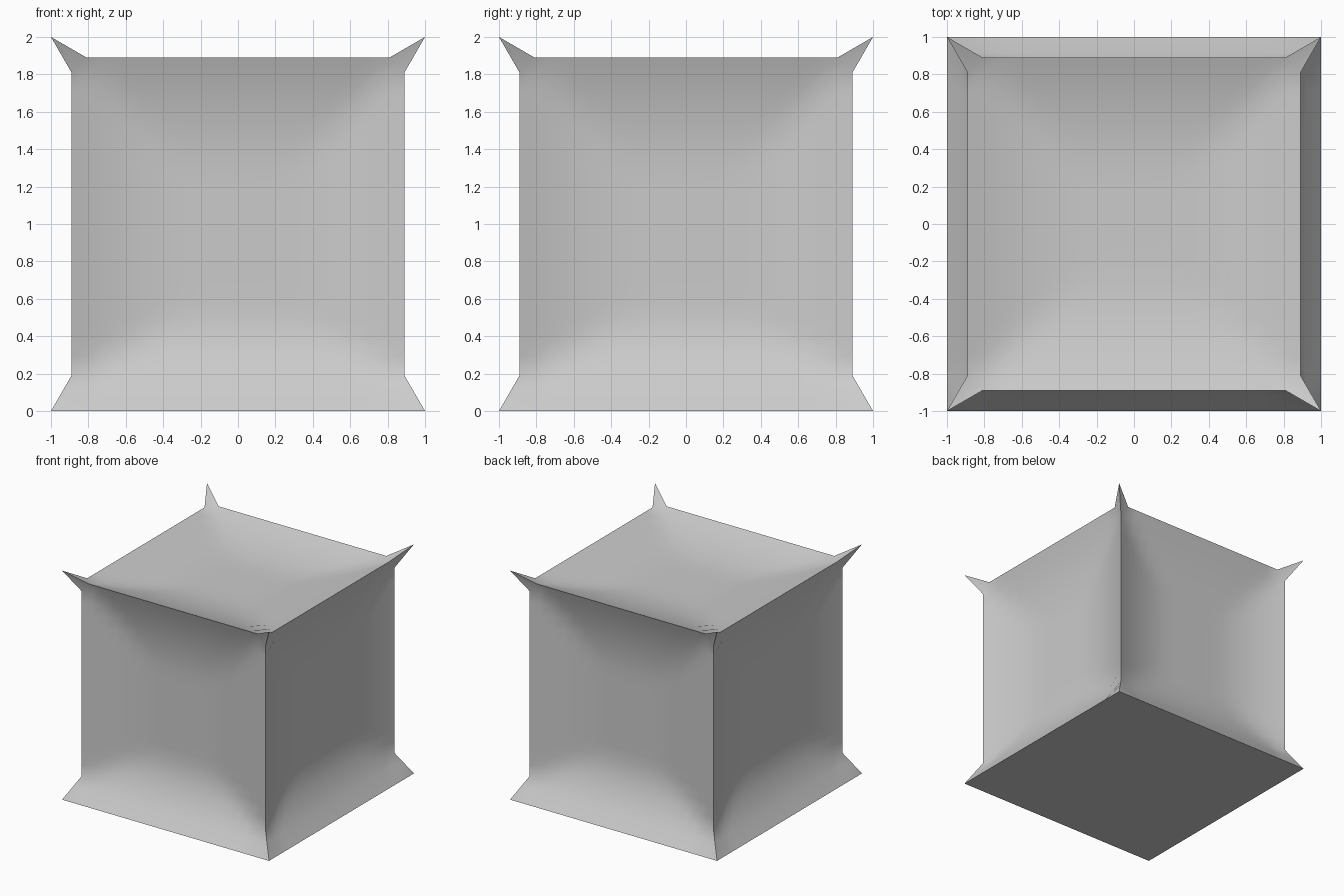
import bpy, bmesh
from mathutils import Matrix, Vector

cube = bpy.data.objects.get("Cube")
if cube:
    bpy.data.objects.remove(cube)

EDGE = 0.89          # half width between the straight ridges
DISH = 0.12          # how far each face sinks
N = 16               # inner divisions per face
ticks = [-EDGE] + [-0.81 + 1.62 * i / N for i in range(N + 1)] + [EDGE]
heights = [0.0] + [1 + t for t in ticks]


def sink(t, reach=0.65):
    """Eased 0..1 depth at distance t from a ridge."""
    return 1 - (1 - min(t / reach, 1)) ** 2


def on_edge(u):
    return abs(u) > EDGE - 1e-4


def sign(u):
    return 1 if u > 0 else -1


def side_point(u, z):
    # Front wall: dished, flared at the foot, with spiked upper corners
    if on_edge(u):
        if z > 1 + EDGE - 1e-4:
            return Vector((sign(u), -1, 2))
        ridge = 1 - 0.11 * min(z / 0.19, 1)
        return Vector((sign(u) * ridge, -ridge, z))
    dished = EDGE - DISH * sink(min(EDGE - abs(u), 1 + EDGE - z))
    flare = 1 - (1 - EDGE + DISH) * sink(z, 0.55)
    return Vector((u, -max(dished, flare), z))


def top_point(u, v):
    if on_edge(u) and on_edge(v):
        return Vector((sign(u), sign(v), 2))
    t = min(EDGE - abs(u), EDGE - abs(v))
    return Vector((u, v, 1 + EDGE - DISH * sink(t)))


def base_point(u, v):
    return Vector((sign(u) if on_edge(u) else u, sign(v) if on_edge(v) else v, 0))


def add_sheet(bm, us, vs, point, turn=Matrix()):
    """Grid of faces; corner cells are split so that the tips stand free."""
    grid = [[bm.verts.new(turn @ point(u, v)) for v in vs] for u in us]
    li, lj = len(us) - 2, len(vs) - 2
    for i in range(li + 1):
        for j in range(lj + 1):
            q = [grid[i][j], grid[i + 1][j], grid[i + 1][j + 1], grid[i][j + 1]]
            if i in (0, li) and j in (0, lj):
                k = 1 if (i == 0) == (j == 0) else 0
                a, b, c, d = q[k:] + q[:k]
                bm.faces.new((a, b, c))
                bm.faces.new((a, c, d))
            else:
                bm.faces.new(q)


bm = bmesh.new()
for quarter in range(4):
    add_sheet(bm, ticks, heights, side_point, Matrix.Rotation(quarter * 1.5707963, 4, "Z"))
add_sheet(bm, ticks, ticks, top_point)
add_sheet(bm, ticks, ticks, base_point)
bmesh.ops.remove_doubles(bm, verts=bm.verts, dist=0.0005)
bmesh.ops.recalc_face_normals(bm, faces=bm.faces)

mesh = bpy.data.meshes.new("spiked_block")
bm.to_mesh(mesh)
bm.free()
block = bpy.data.objects.new("spiked_block", mesh)
bpy.context.collection.objects.link(block)

# Plain grey
grey = bpy.data.materials.new("plain_grey")
grey.use_nodes = True
grey.diffuse_color = (0.6, 0.6, 0.6, 1)
grey.node_tree.nodes["Principled BSDF"].inputs["Base Color"].default_value = (0.6, 0.6, 0.6, 1)
mesh.materials.append(grey)

bpy.ops.object.select_all(action="DESELECT")
block.select_set(True)
bpy.context.view_layer.objects.active = block
bpy.ops.object.shade_smooth_by_angle(angle=0.6)
